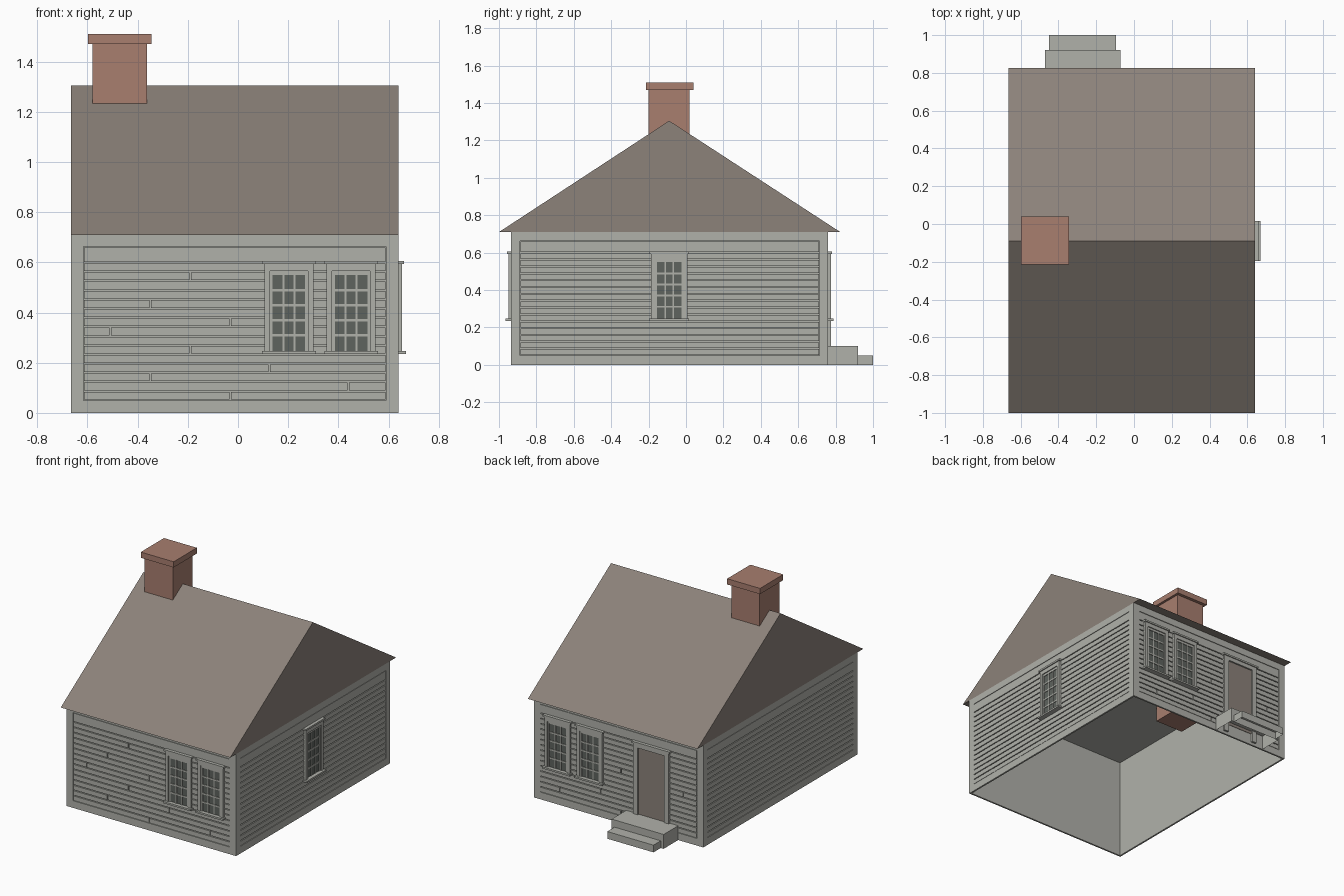
import bpy
import bmesh

cube = bpy.data.objects.get("Cube")
if cube:
    bpy.data.objects.remove(cube, do_unlink=True)


def material(name, rgb):
    m = bpy.data.materials.new(name)
    m.use_nodes = True
    lin = [((c / 255 + 0.055) / 1.055) ** 2.4 for c in rgb] + [1]
    m.diffuse_color = lin
    m.node_tree.nodes["Principled BSDF"].inputs["Base Color"].default_value = lin
    return m


PAINT = material("grey paint", (176, 177, 170))
BROWN = material("brown shingle", (140, 130, 122))
BRICK = material("red brick", (168, 126, 111))
GLASS = material("dark glass", (94, 99, 94))

# House limits
X0, X1, Y0, Y1, EAVE = -0.665, 0.64, -0.935, 0.76, 0.71
SKIN = 0.012


def finish(name, bm, mat, recalc=True):
    if recalc:
        bmesh.ops.recalc_face_normals(bm, faces=bm.faces)
    mesh = bpy.data.meshes.new(name)
    bm.to_mesh(mesh)
    bm.free()
    mesh.materials.append(mat)
    ob = bpy.data.objects.new(name, mesh)
    bpy.context.scene.collection.objects.link(ob)
    return ob


def add_box(bm, lo, hi):
    vs = bmesh.ops.create_cube(bm, size=1)["verts"]
    for v in vs:
        for i in range(3):
            v.co[i] = hi[i] if v.co[i] > 0 else lo[i]
    return vs


def boxes(name, spans, mat, place=None, open_bottom=False):
    """Join boxes given as (lo, hi); place maps wall space to the model."""
    bm = bmesh.new()
    for lo, hi in spans:
        add_box(bm, lo, hi)
    bmesh.ops.recalc_face_normals(bm, faces=bm.faces)
    if open_bottom:
        low = [f for f in bm.faces if f.normal.z < -0.5]
        bmesh.ops.delete(bm, geom=low, context='FACES')
    if place:
        for v in bm.verts:
            v.co = place(*v.co)
    return finish(name, bm, mat, recalc=place is not None)


# Wall space: u along the wall, d outwards, z up
def front(u, d, z): return (u, Y0 - d, z)
def back(u, d, z): return (u, Y1 + d, z)
def left(u, d, z): return (X1 + d, u, z)
def right(u, d, z): return (X0 - d, u, z)


# Wall core, open underneath
boxes("wall_core", [((X0 + SKIN, Y0 + SKIN, 0), (X1 - SKIN, Y1 - SKIN, EAVE - 0.002))],
      PAINT, open_bottom=True)

BOARD, GROOVE, BASE, TOP = 0.0366, 0.006, 0.05, 0.663
JOINTS = {0: -0.03, 1: 0.44, 2: -0.35, 3: 0.125, 5: -0.19,
          7: -0.51, 8: -0.03, 10: -0.35, 13: -0.19}


def clad(name, place, a, b, trim, joints):
    # Corner boards, sill board and frieze
    s, e = a + trim, b - trim
    boxes(name + "_trim", [((a, -SKIN, 0), (s, 0, EAVE)), ((e, -SKIN, 0), (b, 0, EAVE)),
                           ((s, -SKIN, 0), (e, 0, BASE)), ((s, -SKIN, TOP), (e, 0, EAVE))],
          PAINT, place)
    # Clapboards with shadow gaps and butt joints
    spans = []
    for i in range(16):
        z0 = BASE + i * BOARD + GROOVE / 2
        z1 = TOP - 0.003 if i == 15 else z0 + BOARD - GROOVE
        cuts = [s + 0.002, e - 0.002]
        if i in joints:
            cuts[1:1] = [joints[i] - 0.003, joints[i] + 0.003]
        for u0, u1 in zip(cuts[::2], cuts[1::2]):
            spans.append(((u0, -SKIN, z0), (u1, -0.001, z1)))
    boxes(name + "_clapboards", spans, PAINT, place)


clad("front_wall", front, X0, X1, 0.05, JOINTS)
clad("back_wall", back, X0, X1, 0.05, JOINTS)
clad("left_wall", left, Y0 + SKIN, Y1 - SKIN, 0.035, {})
clad("right_wall", right, Y0 + SKIN, Y1 - SKIN, 0.035, {})


def window(name, place, c):
    lo, hi, half, inner = 0.245, 0.6, 0.098, 0.076
    top = 0.565
    boxes(name + "_glass", [((c - inner, -0.01, lo), (c + inner, 0.002, top))], GLASS, place)
    # Casing, head cap and sill
    boxes(name + "_casing",
          [((c - half, -0.01, lo), (c - inner, 0.014, hi)),
           ((c + inner, -0.01, lo), (c + half, 0.014, hi)),
           ((c - inner, -0.01, top), (c + inner, 0.014, hi)),
           ((c - 0.107, -0.01, 0.593), (c + 0.107, 0.021, 0.605)),
           ((c - 0.107, -0.01, 0.235), (c + 0.107, 0.029, 0.247))], PAINT, place)
    # Sash: three by five panes
    bars = [((c - inner, 0, lo), (c - 0.065, 0.007, top)),
            ((c + 0.065, 0, lo), (c + inner, 0.007, top)),
            ((c - inner, 0, 0.549), (c + inner, 0.007, top))]
    for u in (-0.022, 0.022):
        bars.append(((c + u - 0.004, 0, lo), (c + u + 0.004, 0.006, top)))
    for k in range(1, 5):
        z = lo + 0.006 + k * 0.0594
        bars.append(((c - inner, 0, z - 0.005), (c + inner, 0.006, z + 0.005)))
    boxes(name + "_sash", bars, PAINT, place)


for side, place in (("front", front), ("back", back)):
    window(side + "_inner_window", place, 0.203)
    window(side + "_outer_window", place, 0.451)
window("left_window", left, -0.09)

# Back door and its surround
D = -0.272
boxes("door", [((D - 0.102, -0.01, 0.08), (D + 0.102, 0.003, 0.57))], BROWN, back)
boxes("door_casing", [((D - 0.137, -0.01, 0.02), (D - 0.102, 0.014, 0.6)),
                      ((D + 0.102, -0.01, 0.02), (D + 0.137, 0.014, 0.6)),
                      ((D - 0.102, -0.01, 0.565), (D + 0.102, 0.014, 0.6)),
                      ((D - 0.147, -0.01, 0.593), (D + 0.147, 0.021, 0.605))], PAINT, back)

# Back steps, open underneath
boxes("upper_step", [((D - 0.2, Y1, 0), (D + 0.2, 0.92, 0.1))], PAINT, open_bottom=True)
boxes("lower_step", [((D - 0.178, 0.92, 0), (D + 0.178, 1.0, 0.05))], PAINT, open_bottom=True)

# Gable roof prism
bm = bmesh.new()
profile = [(-1.0, EAVE), (0.825, EAVE), (-0.09, 1.305)]
gable = bm.faces.new([bm.verts.new((X0, y, z)) for y, z in profile])
ext = bmesh.ops.extrude_face_region(bm, geom=[gable], use_keep_orig=True)["geom"]
bmesh.ops.translate(bm, vec=(X1 - X0, 0, 0),
                    verts=[g for g in ext if isinstance(g, bmesh.types.BMVert)])
finish("roof", bm, BROWN)

# Chimney stack and cap
boxes("chimney_stack", [((-0.58, -0.2, 0.6), (-0.362, 0.018, 1.47))], BRICK)
boxes("chimney_cap", [((-0.598, -0.215, 1.47), (-0.345, 0.04, 1.51))], BRICK)
